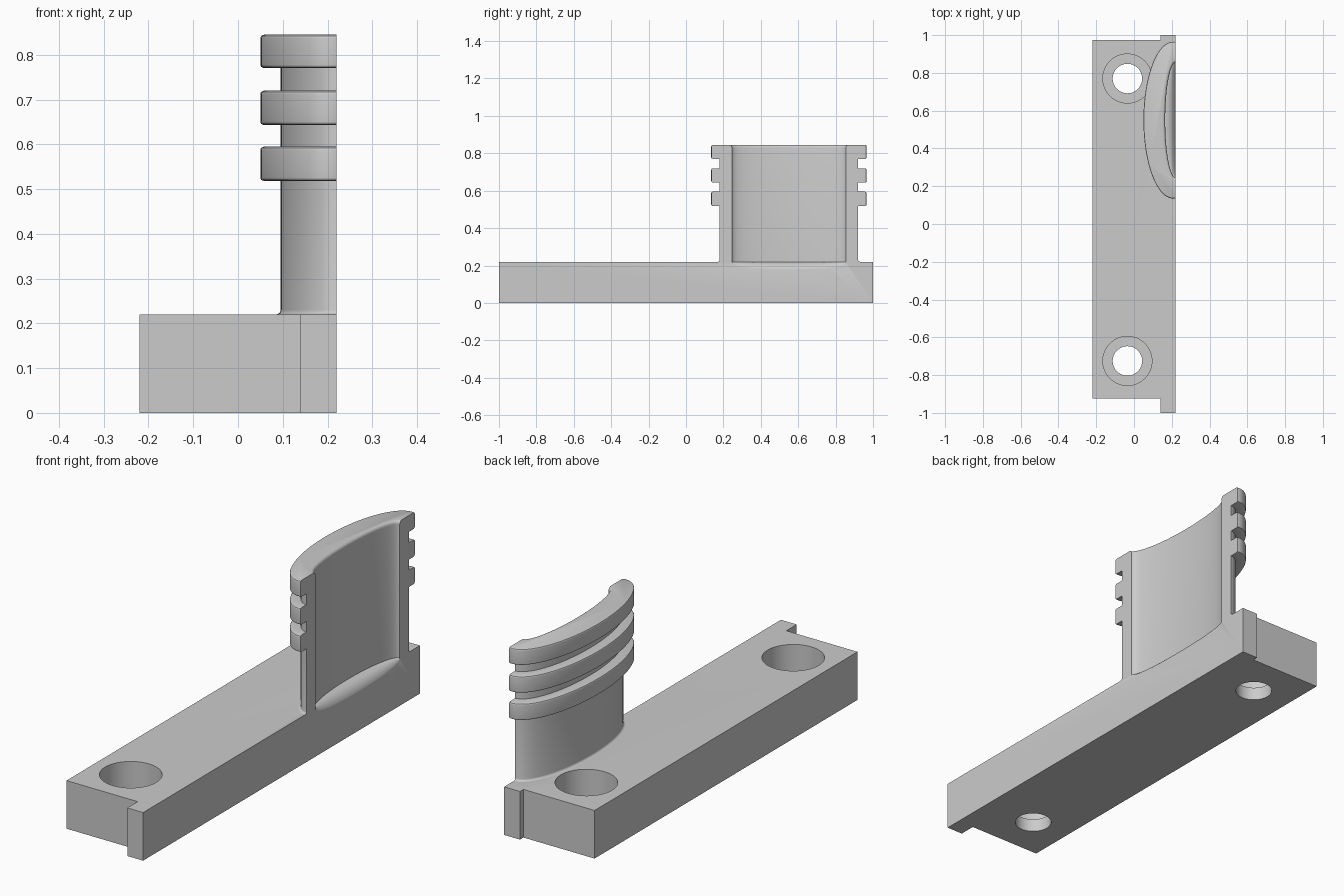
import bpy, bmesh, math

cube = bpy.data.objects.get("Cube")
if cube:
    bpy.data.objects.remove(cube)

grey = bpy.data.materials.new("plain grey")
grey.use_nodes = True
grey.diffuse_color = (0.6, 0.6, 0.6, 1)
grey.node_tree.nodes["Principled BSDF"].inputs["Base Color"].default_value = grey.diffuse_color

FACE_X, MID_Y = 0.22, 0.55      # flat side of the part, middle of the riser
BASE_TOP, TOP = 0.22, 0.845


def make_object(name, bm):
    bmesh.ops.remove_doubles(bm, verts=bm.verts, dist=1e-5)
    bmesh.ops.recalc_face_normals(bm, faces=bm.faces)
    mesh = bpy.data.meshes.new(name)
    bm.to_mesh(mesh)
    bm.free()
    mesh.materials.append(grey)
    obj = bpy.data.objects.new(name, mesh)
    bpy.context.collection.objects.link(obj)
    return obj


def loft(rings, cap_end=True):
    """Skin a stack of closed rings."""
    bm = bmesh.new()
    rows = [[bm.verts.new(p) for p in ring] for ring in rings]
    n = len(rows[0])
    for low, high in zip(rows, rows[1:]):
        for i in range(n):
            j = (i + 1) % n
            bm.faces.new((low[i], low[j], high[j], high[i]))
    bm.faces.new(rows[0])
    if cap_end:
        bm.faces.new(rows[-1])
    return bm


def ellipse(cx, a, b, z, sides=96):
    angles = [math.tau * i / sides for i in range(sides)]
    return [(cx + a * math.cos(t), MID_Y + b * math.sin(t), z) for t in angles]


def cylinder(name, x, y, radius, z0, z1):
    bm = bmesh.new()
    bmesh.ops.create_cone(bm, cap_ends=True, segments=64, radius1=radius,
                          radius2=radius, depth=z1 - z0)
    bmesh.ops.translate(bm, verts=bm.verts, vec=(x, y, (z0 + z1) / 2))
    return make_object(name, bm)


def cut(obj, cutter):
    mod = obj.modifiers.new("cut", 'BOOLEAN')
    mod.operation = 'DIFFERENCE'
    mod.solver = 'EXACT'
    mod.object = cutter
    bpy.context.view_layer.objects.active = obj
    bpy.ops.object.modifier_apply(modifier=mod.name)


# Base bar with a thin flange running past both ends
outline = [(-0.22, -0.925), (0.14, -0.925), (0.14, -1), (FACE_X, -1),
           (FACE_X, 1), (0.14, 1), (0.14, 0.975), (-0.22, 0.975)]
base = make_object("base_bar", loft([[(x, y, z) for x, y in outline]
                                     for z in (0, BASE_TOP)]))

# Riser: half-elliptical wall with a root fillet and three rounded ribs
def wall_ring(z, grow=0):
    return ellipse(FACE_X, 0.125 + grow, 0.37 + grow, z)


def rib_ring(z, inset=0):
    return ellipse(0.207, 0.157 - inset, 0.415 - inset, z)


rings = []
fillet = 0.01
for i in range(5):
    t = math.pi / 2 * i / 4
    rings.append(wall_ring(BASE_TOP + fillet * (1 - math.cos(t)), fillet * (1 - math.sin(t))))
for z0, z1 in ((0.518, 0.595), (0.643, 0.72), (0.77, TOP)):
    rings.append(wall_ring(z0))
    steps = [fillet * 0.8 * k / 3 for k in range(4)]
    corner = [(s, 0.008 - math.sqrt(0.008 ** 2 - (0.008 - s) ** 2)) for s in steps]
    rings += [rib_ring(z0 + dz, inset) for dz, inset in corner]
    rings += [rib_ring(z1 - dz, inset) for dz, inset in reversed(corner)]
    if z1 < TOP:
        rings.append(wall_ring(z1))
bm = loft(rings)
bmesh.ops.recalc_face_normals(bm, faces=bm.faces)
bmesh.ops.bisect_plane(bm, geom=bm.verts[:] + bm.edges[:] + bm.faces[:],
                       plane_co=(FACE_X, 0, 0), plane_no=(1, 0, 0), clear_outer=True)
rim = [e for e in bm.edges if e.is_boundary]
bmesh.ops.holes_fill(bm, edges=rim, sides=0)
riser = make_object("ribbed_riser", bm)

# Hollow in the riser: flared lip, straight wall, floor rolling over the side
DEPTH, HALF, LIP, ROLL = 0.057, 0.305, 0.015, 0.057
hollow_x = FACE_X + 0.002


def hollow_ring(z, grow=0):
    return ellipse(hollow_x, DEPTH + grow, HALF + grow, z)


rings = [hollow_ring(TOP + 0.02, LIP)]
for i in range(6, -1, -1):
    t = math.pi / 2 * i / 6
    rings.append(hollow_ring(TOP - LIP + LIP * math.sin(t), LIP * (1 - math.cos(t))))
rings.append(hollow_ring(BASE_TOP))
for i in range(1, 11):
    t = math.pi / 2 * i / 10
    ring = []
    for x, y, z in rings[-i]:
        u = min(1, abs(y - MID_Y) / HALF)
        drop = ROLL * (1 - u * u) ** 0.25 * (1 - math.cos(t))
        side = 1 if x > hollow_x else -1
        depth = DEPTH * math.sqrt(max(0, 1 - u * u)) * (1 - math.sin(t))
        ring.append((hollow_x + side * depth, y, BASE_TOP - drop))
    rings.append(ring)
hollow = make_object("hollow_cutter", loft(rings, cap_end=False))
cut(riser, hollow)
cut(base, hollow)

# Two counterbored screw holes
cutters = [hollow]
for y in (0.77, -0.725):
    for radius, z0, z1 in ((0.13, 0.06, 0.3), (0.078, -0.1, 0.1)):
        cutter = cylinder("hole_cutter", -0.035, y, radius, z0, z1)
        cut(base, cutter)
        cutters.append(cutter)
for cutter in cutters:
    bpy.data.objects.remove(cutter)

# Smooth curved faces, keep hard edges
for obj in bpy.context.view_layer.objects:
    obj.select_set(obj in (base, riser))
bpy.context.view_layer.objects.active = base
bpy.ops.object.shade_smooth_by_angle(angle=math.radians(32))
